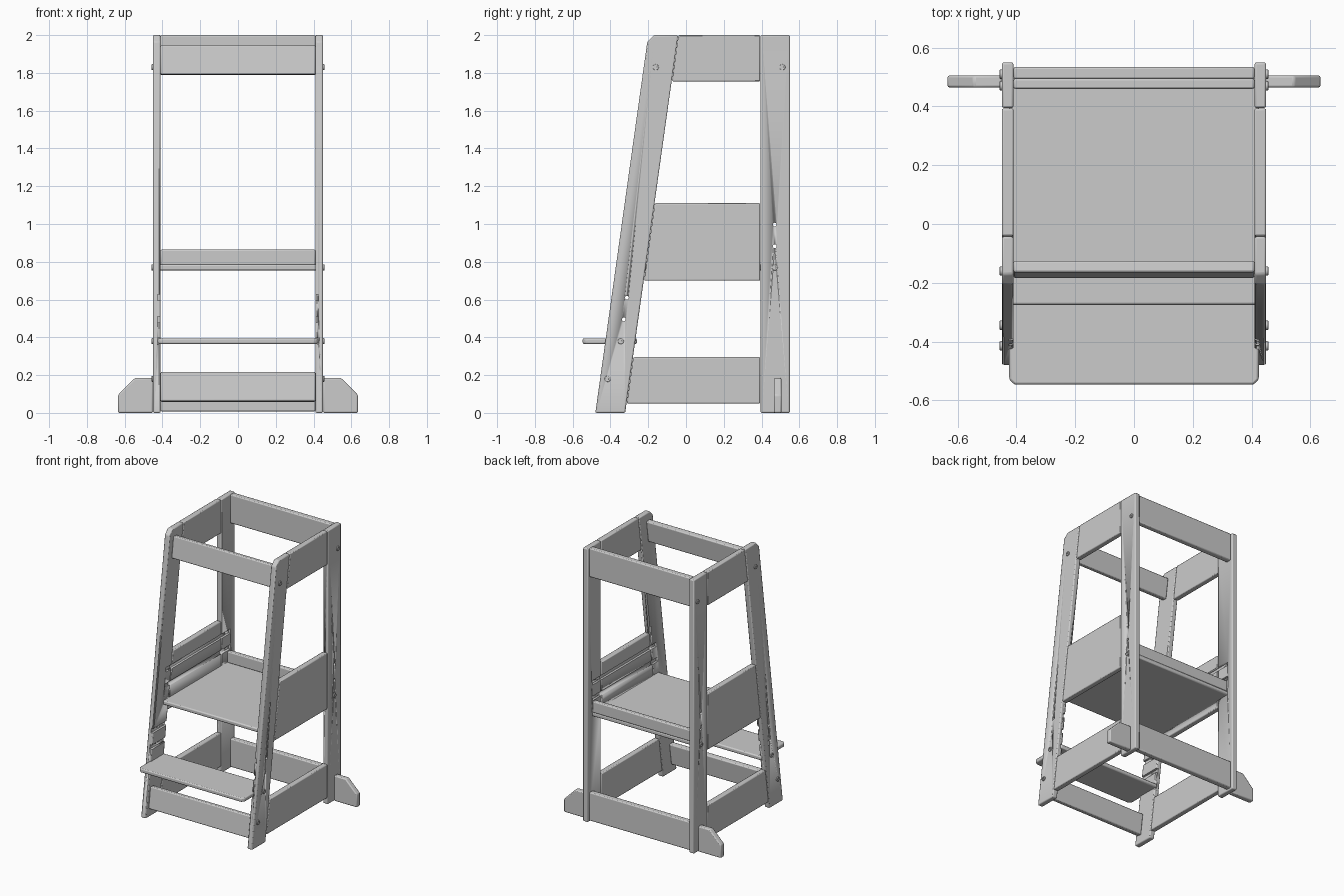
import bpy, math
from mathutils import Vector, Matrix

cube = bpy.data.objects.get("Cube")
if cube:
    bpy.data.objects.remove(cube)

mat = bpy.data.materials.new("warm grey paint")
mat.use_nodes = True
GREY = (0.6, 0.6, 0.6, 1)
mat.diffuse_color = GREY
mat.node_tree.nodes["Principled BSDF"].inputs["Base Color"].default_value = GREY

IN, OUT = 0.41, 0.45      # inner and outer faces of the side frames
SLOPE = 0.14              # lean of the front legs


def leg_front(z):
    return -0.48 + SLOPE * z


def leg_back(z):
    return leg_front(z) + 0.158


def prism(name, pts, axis, lo, hi, bevel=0.007, cutters=()):
    """Extrude a flat outline along an axis, round its edges, cut its slots."""
    place = {"x": lambda a, b, c: (c, a, b),
             "y": lambda a, b, c: (a, c, b),
             "z": lambda a, b, c: (a, b, c)}[axis]
    n = len(pts)
    verts = [place(a, b, c) for c in (lo, hi) for a, b in pts]
    faces = [list(range(n))[::-1], list(range(n, 2 * n))]
    faces += [(i, (i + 1) % n, (i + 1) % n + n, i + n) for i in range(n)]
    if axis == "y":
        faces = [list(f)[::-1] for f in faces]
    me = bpy.data.meshes.new(name)
    me.from_pydata(verts, [], faces)
    ob = bpy.data.objects.new(name, me)
    bpy.context.collection.objects.link(ob)
    me.materials.append(mat)
    if bevel:
        mod = ob.modifiers.new("rounded edges", "BEVEL")
        mod.width, mod.segments, mod.limit_method = bevel, 2, "ANGLE"
    for c in cutters:
        mod = ob.modifiers.new("cut", "BOOLEAN")
        mod.operation, mod.object, mod.solver = "DIFFERENCE", c, "EXACT"
    bpy.context.view_layer.objects.active = ob
    ob.select_set(True)
    bpy.ops.object.shade_smooth_by_angle(angle=math.radians(35))
    ob.select_set(False)
    return ob


def rect(a0, a1, b0, b1):
    return [(a0, b0), (a1, b0), (a1, b1), (a0, b1)]


def disc(y, z, r, n=16):
    return [(y + r * math.cos(math.tau * i / n), z + r * math.sin(math.tau * i / n))
            for i in range(n)]


def cutter(name, pts, lo, hi):
    ob = prism(name, pts, "x", lo, hi, 0)
    ob.hide_render = True
    ob.hide_viewport = True
    ob.display_type = "WIRE"
    return ob


# Slots and peg holes shared by both sides
GROOVE = IN + 0.016
seat_levels = (0.77, 0.885, 1.0)
step_levels = (0.38, 0.495, 0.61)
seat_slots, step_slots, post_holes, leg_holes = [], [], [], []
for i, z in enumerate(seat_levels):
    y0 = -0.277 + SLOPE * (z - seat_levels[0])
    seat_slots.append(cutter(f"seat_slot_{i}", rect(y0, 0.497, z - 0.016, z + 0.016), -GROOVE, GROOVE))
    if i:
        post_holes.append(cutter(f"seat_peg_hole_{i}", disc(0.47, z - 0.003, 0.01), -0.6, 0.6))
for i, z in enumerate(step_levels):
    step_slots.append(cutter(f"step_slot_{i}", rect(-0.6, -0.1, z - 0.016, z + 0.016), -GROOVE, GROOVE))
    if i:
        leg_holes.append(cutter(f"step_peg_hole_{i}", disc(-0.345 + SLOPE * (z - 0.38), z, 0.01), -0.6, 0.6))

# Side frames
screws = [(-0.16, 1.83), (0.51, 1.83), (0.47, 0.77), (-0.345, 0.38), (-0.415, 0.18)]
panels = {"lower": (0.05, 0.295), "middle": (0.70, 1.11), "upper": (1.755, 2.0)}
for side, s in (("left", 1), ("right", -1)):
    lo, hi = sorted((s * IN, s * OUT))
    leg = [(leg_front(0), 0), (leg_back(0), 0), (leg_back(2), 2),
           (leg_front(2) + 0.03, 2), (leg_front(1.965), 1.965)]
    prism(f"{side}_front_leg", leg, "x", lo, hi, cutters=step_slots + seat_slots + leg_holes)
    prism(f"{side}_rear_post", rect(0.395, 0.55, 0, 2), "x", lo, hi,
          cutters=seat_slots + post_holes)
    for part, (z0, z1) in panels.items():
        outline = [(leg_back(z0) + 0.002, z0), (0.393, z0),
                   (0.393, z1), (leg_back(z1) + 0.002, z1)]
        prism(f"{side}_{part}_panel", outline, "x", lo, hi, 0.006,
              seat_slots if part == "middle" else ())
    # Stabiliser foot with a sloping outer corner
    foot = [(s * x, z) for x, z in ((OUT, 0), (0.635, 0), (0.635, 0.095), (0.545, 0.185), (OUT, 0.185))]
    prism(f"{side}_foot", foot[::s], "y", 0.465, 0.505)
    # Screw heads with a recessed socket
    for i, (y, z) in enumerate(screws):
        a, b = sorted((s * (OUT - 0.01), s * (OUT + 0.007)))
        c, d = sorted((s * (OUT + 0.003), s * (OUT + 0.02)))
        socket = cutter(f"{side}_socket_{i}", disc(y, z, 0.007, 6), c, d)
        prism(f"{side}_screw_{i}", disc(y, z, 0.016), "x", a, b, 0.002, [socket])

# Front rails lean with the legs
along = Vector((SLOPE, 1)).normalized()
across = Vector((along.y, -along.x)) * 0.02
for name, y, z, z0, z1 in (("upper_front_rail", -0.16, 1.83, 1.79, 1.945),
                           ("lower_front_rail", -0.415, 0.18, 0.06, 0.215)):
    a = Vector((y + SLOPE * (z0 - z), z0))
    b = Vector((y + SLOPE * (z1 - z), z1))
    prism(name, [a - across, a + across, b + across, b - across], "x", -IN, IN)

# Rear rails
prism("upper_rear_rail", rect(0.493, 0.535, 1.79, 2.0), "x", -IN, IN)
prism("lower_rear_rail", rect(0.493, 0.535, 0.008, 0.215), "x", -IN, IN)

# Standing platform with its rear lip
W = GROOVE - 0.001
prism("platform", rect(-W, W, -0.275, 0.495), "z", 0.755, 0.785, 0.008)
prism("platform_lip", rect(0.46, 0.495, 0.782, 0.865), "x", -IN, IN)

# Foot step with clipped front corners
c = 0.018
step = [(-W + c, -0.547), (W - c, -0.547), (W, -0.547 + c), (W, -0.26), (-W, -0.26), (-W, -0.547 + c)]
prism("foot_step", step, "z", 0.365, 0.395, 0.008)
